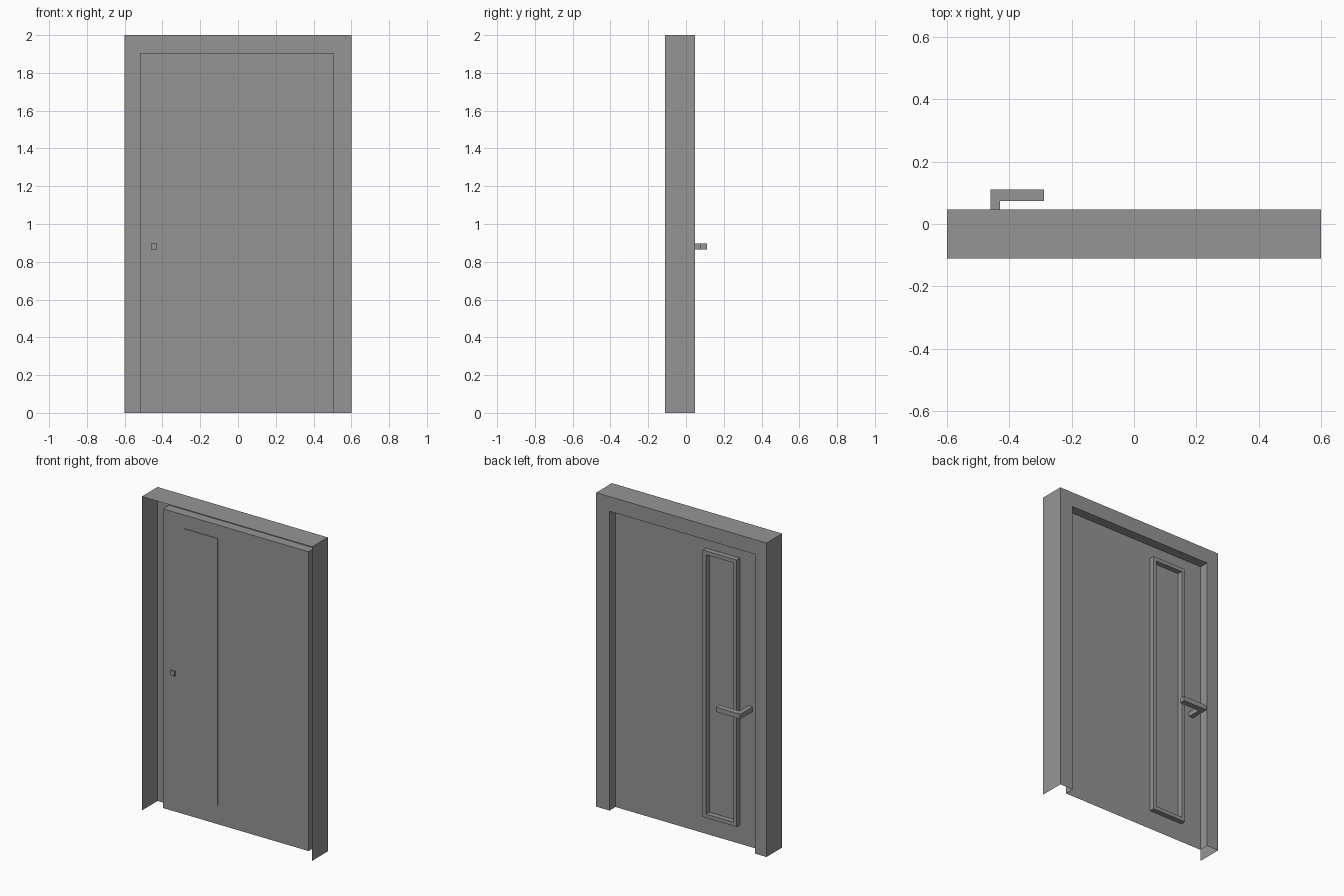
import bpy
import bmesh

old = bpy.data.objects.get("Cube")
if old:
    bpy.data.objects.remove(old, do_unlink=True)

grey = bpy.data.materials.new("door_grey")
grey.use_nodes = True
COLOUR = (0.3, 0.3, 0.3, 1)
grey.diffuse_color = COLOUR
grey.node_tree.nodes["Principled BSDF"].inputs["Base Color"].default_value = COLOUR


def finish(name, bm):
    mesh = bpy.data.meshes.new(name)
    bm.to_mesh(mesh)
    bm.free()
    mesh.materials.append(grey)
    obj = bpy.data.objects.new(name, mesh)
    bpy.context.collection.objects.link(obj)
    return obj


def rect(bm, x0, x1, z0, z1, y):
    """Four corners, starting bottom -x and going up, across and down."""
    return [bm.verts.new(p) for p in
            ((x0, y, z0), (x0, y, z1), (x1, y, z1), (x1, y, z0))]


def skin(bm, loops, closed):
    """Join consecutive rectangles with quads."""
    for a, b in zip(loops, loops[1:]):
        for i in range(4 if closed else 3):
            j = (i + 1) % 4
            bm.faces.new((a[i], a[j], b[j], b[i]))


def prism(name, outline, y0, y1):
    """Box spanning an x/z outline from y0 to y1."""
    bm = bmesh.new()
    loops = [rect(bm, *outline, y) for y in (y0, y1)]
    skin(bm, loops, True)
    bm.faces.new(reversed(loops[0]))
    bm.faces.new(loops[1])
    return finish(name, bm)


FRONT, BACK, LEAF = -0.111, 0.047, -0.013
OUTER = (-0.6, 0.6, 0, 2)
OPENING = (-0.518, 0.506, 0, 1.906)

# Door surround: open at the front and the bottom, with a reveal at the back
bm = bmesh.new()
skin(bm, [rect(bm, *OUTER, FRONT), rect(bm, *OUTER, BACK),
          rect(bm, *OPENING, BACK), rect(bm, *OPENING, LEAF)], False)
finish("door_surround", bm)

# Door leaf: a thin sheet closing the reveal
bm = bmesh.new()
bm.faces.new(rect(bm, *OPENING, LEAF))
finish("door_leaf", bm)

# Tall window: raised rim at the back, shallow panel at the front
WINDOW = (-0.371, -0.132, 0.12, 1.82)
RIM = 0.024
x0, x1, z0, z1 = WINDOW
glazing = (x0 + RIM, x1 - RIM, z0 + RIM, z1 - RIM)
bm = bmesh.new()
skin(bm, [rect(bm, *WINDOW, LEAF), rect(bm, *WINDOW, 0.02),
          rect(bm, *glazing, 0.02), rect(bm, *glazing, LEAF)], True)
finish("window_rim", bm)
prism("window_front_panel", WINDOW, LEAF - 0.004, LEAF)

# Handle: square spindle through the leaf, and a lever at the back
prism("handle_spindle", (-0.46, -0.43, 0.866, 0.896), -0.023, 0.074)
prism("handle_lever", (-0.46, -0.288, 0.866, 0.896), 0.074, 0.111)
